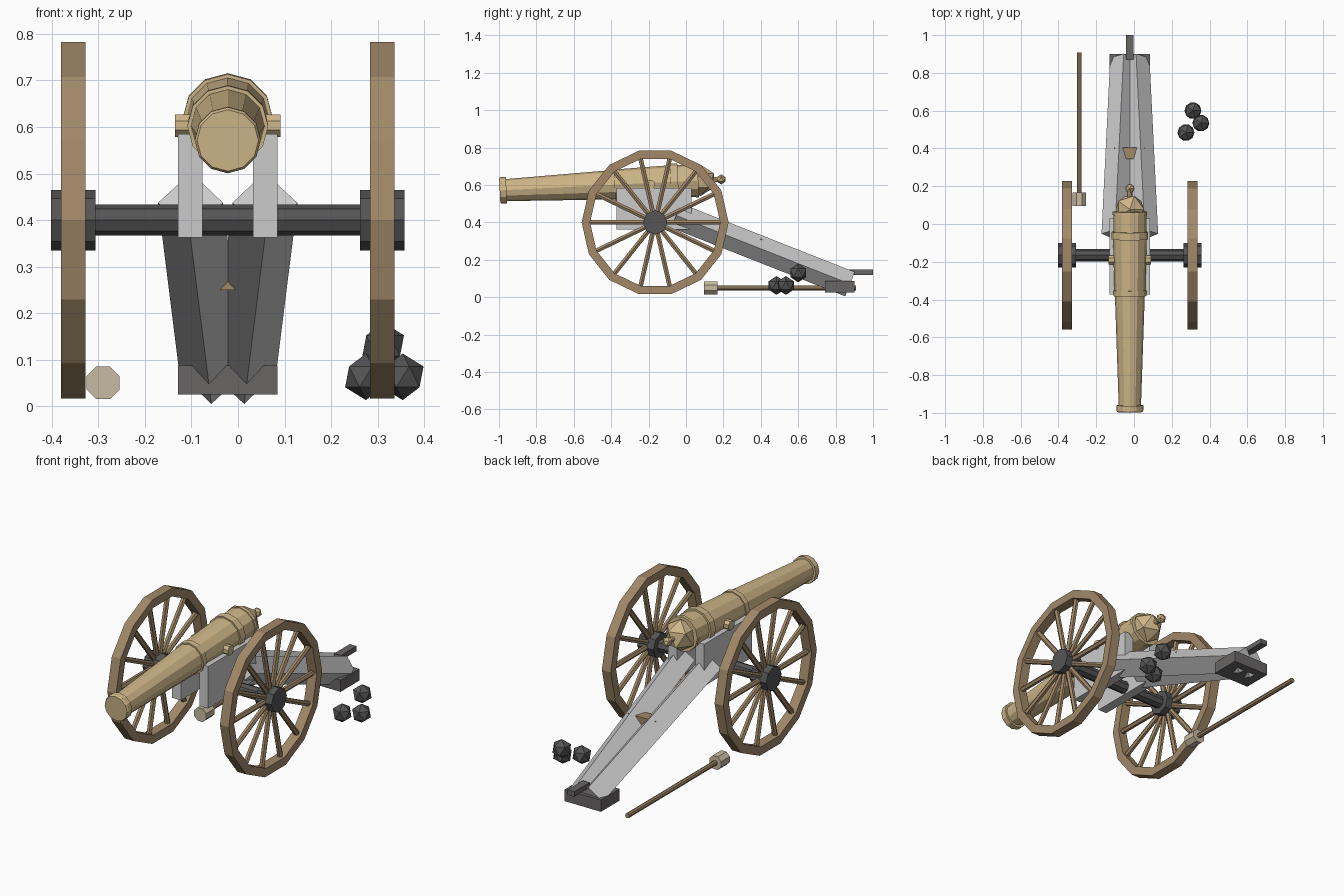
import bpy, bmesh, math
from mathutils import Vector, Matrix

if "Cube" in bpy.data.objects:
    bpy.data.objects.remove(bpy.data.objects["Cube"])

CX = -0.022                       # centre line of the gun
AXLE = Vector((CX, -0.165, 0.40))


def material(name, rgb):
    m = bpy.data.materials.new(name)
    m.diffuse_color = (*rgb, 1)
    m.use_nodes = True
    m.node_tree.nodes["Principled BSDF"].inputs["Base Color"].default_value = m.diffuse_color
    return m


BRASS = material("brass", (0.62, 0.47, 0.25))
WOOD = material("wood", (0.36, 0.25, 0.14))
IRON = material("iron", (0.09, 0.09, 0.09))
SHOE = material("dark_iron", (0.14, 0.13, 0.13))
FLEECE = material("fleece", (0.58, 0.50, 0.36))


def finish(bm, name, mat=None):
    bmesh.ops.recalc_face_normals(bm, faces=bm.faces)
    me = bpy.data.meshes.new(name)
    bm.to_mesh(me)
    bm.free()
    ob = bpy.data.objects.new(name, me)
    bpy.context.collection.objects.link(ob)
    if mat:
        me.materials.append(mat)
    return ob


def box(name, lo, hi, mat=None):
    lo, hi = Vector(lo), Vector(hi)
    bm = bmesh.new()
    bmesh.ops.create_cube(bm, size=1, matrix=Matrix.Translation((lo + hi) / 2)
                          @ Matrix.Diagonal((*(hi - lo), 1)))
    return finish(bm, name, mat)


def add_lathe(bm, start, axis, up, profile, sides, phase=0.0, closed=False):
    """Revolve (distance, radius) points about an axis; a closed profile makes a ring."""
    axis = Vector(axis).normalized()
    v = Vector(up)
    v = (v - axis * v.dot(axis)).normalized()
    u = axis.cross(v)
    rings = []
    for d, r in profile:
        angles = [2 * math.pi * i / sides + phase for i in range(sides)]
        rings.append([bm.verts.new(Vector(start) + axis * d + (v * math.cos(a) + u * math.sin(a)) * r)
                      for a in angles])
    pairs = list(zip(rings, rings[1:]))
    if closed:
        pairs.append((rings[-1], rings[0]))
    for a, b in pairs:
        for i in range(sides):
            j = (i + 1) % sides
            bm.faces.new((a[i], a[j], b[j], b[i]))
    if not closed:
        bm.faces.new(rings[0])
        bm.faces.new(rings[-1])


def lathe(name, start, axis, up, profile, sides, mat=None, phase=0.0, closed=False):
    bm = bmesh.new()
    add_lathe(bm, start, axis, up, profile, sides, phase, closed)
    return finish(bm, name, mat)


def rod(name, a, b, r, sides, mat=None, up=(0, 0, 1), phase=0.0):
    a, b = Vector(a), Vector(b)
    return lathe(name, a, b - a, up, [(0, r), ((b - a).length, r)], sides, mat, phase)


def ball(name, loc, r, mat):
    bm = bmesh.new()
    bmesh.ops.create_icosphere(bm, subdivisions=1, radius=r, matrix=Matrix.Translation(loc))
    return finish(bm, name, mat)


# Barrel: stepped profile, slightly raised at the breech
muzzle = Vector((CX, -0.996, 0.571))
aim = Vector((0, 1, 0.05)).normalized()
profile = [(0, 0.066), (0.008, 0.071), (0.036, 0.071), (0.036, 0.059),
           (0.615, 0.079), (0.615, 0.087), (0.645, 0.087), (0.645, 0.082),
           (0.915, 0.089), (0.915, 0.097), (0.955, 0.097), (0.955, 0.087),
           (1.045, 0.087), (1.045, 0.091), (1.063, 0.091), (1.063, 0.075)]
lathe("barrel", muzzle, aim, (0, 0, 1), profile, 12, BRASS)
ball("breech_cap", muzzle + aim * 1.075, 0.084, BRASS)
rod("cascabel_neck", muzzle + aim * 1.12, muzzle + aim * 1.18, 0.014, 8, BRASS)
ball("cascabel_knob", muzzle + aim * 1.185, 0.027, BRASS)
rod("trunnions", (CX - 0.113, -0.19, 0.603), (CX + 0.113, -0.19, 0.603), 0.026, 8, BRASS,
    phase=math.pi / 8)

# Axle
rod("axle", AXLE - Vector((0.32, 0, 0)), AXLE + Vector((0.32, 0, 0)), 0.033, 8, IRON)

for s, side in ((-1, "left"), (1, "right")):
    # Wheel: 14-sided rim, spokes running to its corners, and a hub
    c = AXLE + Vector((s * 0.332, 0, 0))
    lathe("wheel_rim_" + side, c, (1, 0, 0), (0, 1, 0),
          [(-0.026, 0.393), (0.026, 0.393), (0.026, 0.348), (-0.026, 0.348)],
          14, WOOD, closed=True)
    bm = bmesh.new()
    for i in range(14):
        a = 2 * math.pi * i / 14
        d = Vector((0, math.cos(a), math.sin(a)))
        add_lathe(bm, c, d, (1, 0, 0), [(0.04, 0.014), (0.36, 0.014)], 6)
    finish(bm, "wheel_spokes_" + side, WOOD)
    lathe("wheel_hub_" + side, c, (1, 0, 0), (0, 1, 0),
          [(-0.048, 0.065), (0.048, 0.065)], 8, IRON)

    # Carriage cheek
    x = CX + s * 0.0805
    box("cheek_" + side, (x - 0.026, -0.372, 0.362), (x + 0.026, 0.03, 0.585))

    # Trail beam: square timber set on edge, converging to the rear
    rod("trail_beam_" + side, (CX + s * 0.08, -0.055, 0.437), (CX + s * 0.034, 0.876, 0.07),
        0.07, 4)

# Trail fittings
box("trail_shoe", (CX - 0.107, 0.742, 0.025), (CX + 0.107, 0.90, 0.087), SHOE)
box("trail_handle", (CX - 0.02, 0.87, 0.12), (CX + 0.02, 1.0, 0.147), SHOE)
box("trail_cross_block", (CX - 0.081, 0.345, 0.25), (CX + 0.081, 0.405, 0.31), WOOD)

# Rammer lying on the ground
rod("rammer_pole", (-0.29, 0.12, 0.05), (-0.29, 0.908, 0.05), 0.013, 8, WOOD)
rod("rammer_head", (-0.29, 0.095, 0.05), (-0.29, 0.168, 0.05), 0.038, 8, FLEECE,
    phase=math.pi / 8)

# Cannonball pile
for i, loc in enumerate([(0.275, 0.484, 0.063), (0.354, 0.534, 0.063), (0.312, 0.60, 0.13)]):
    ball("cannonball_%d" % (i + 1), loc, 0.05, IRON)
